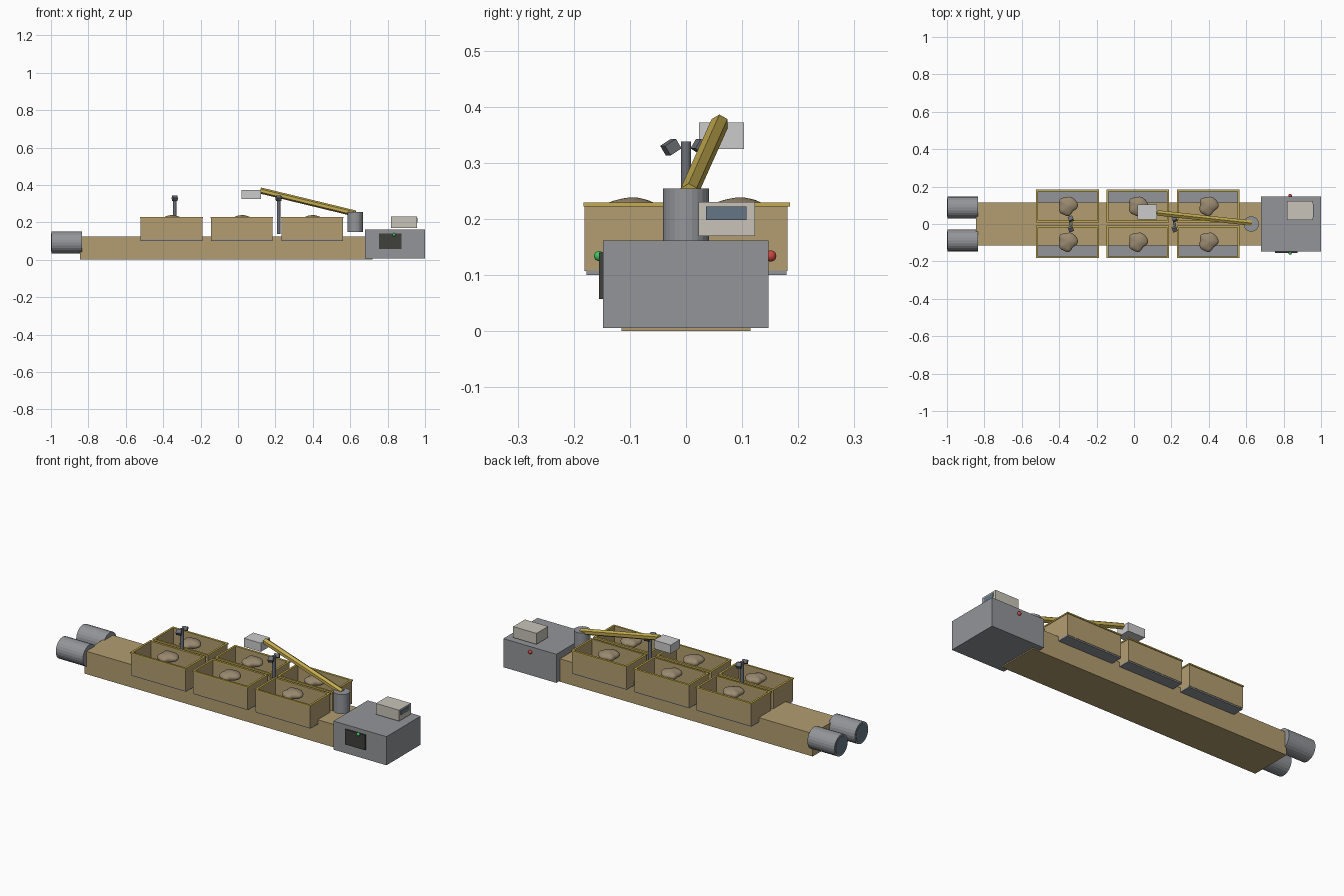
import bpy, bmesh, math
from mathutils import Vector, Matrix

if "Cube" in bpy.data.objects:
    bpy.data.objects.remove(bpy.data.objects["Cube"])


def mat(name, rgb):
    m = bpy.data.materials.new(name)
    m.diffuse_color = (*rgb, 1)
    m.use_nodes = True
    m.node_tree.nodes["Principled BSDF"].inputs["Base Color"].default_value = m.diffuse_color
    return m


TAN = mat("tan", (0.45, 0.34, 0.16))
YELLOW = mat("yellow", (0.55, 0.41, 0.08))
SOIL = mat("lump_brown", (0.32, 0.25, 0.16))
DARK = mat("dark_panel", (0.05, 0.05, 0.045))
BLUE = mat("blue_glass", (0.13, 0.18, 0.24))
CREAM = mat("cream", (0.58, 0.55, 0.48))
GREEN = mat("green", (0.05, 0.55, 0.12))
RED = mat("red", (0.6, 0.06, 0.05))
STEEL = mat("steel", (0.29, 0.30, 0.32))
IRON = mat("iron", (0.15, 0.16, 0.18))


def finish(bm, name, material, smooth=False):
    me = bpy.data.meshes.new(name)
    bm.to_mesh(me)
    bm.free()
    ob = bpy.data.objects.new(name, me)
    bpy.context.collection.objects.link(ob)
    if material:
        me.materials.append(material)
    if smooth:
        for p in me.polygons:
            p.use_smooth = True
    return ob


def box(name, x, y, z, material=None):
    """Box from (min, max) ranges."""
    bm = bmesh.new()
    c = Vector([(r[0] + r[1]) / 2 for r in (x, y, z)])
    s = [r[1] - r[0] for r in (x, y, z)]
    bmesh.ops.create_cube(bm, size=1, matrix=Matrix.Translation(c) @ Matrix.Diagonal((*s, 1)))
    return finish(bm, name, material)


def rod(name, a, b, radius, sides, material=None):
    """Capped cylinder between two points."""
    a, b = Vector(a), Vector(b)
    d = b - a
    bm = bmesh.new()
    m = Matrix.Translation((a + b) / 2) @ d.to_track_quat('Z', 'Y').to_matrix().to_4x4()
    bmesh.ops.create_cone(bm, cap_ends=True, segments=sides, radius1=radius,
                          radius2=radius, depth=d.length, matrix=m)
    return finish(bm, name, material)


def ball(name, c, r, material):
    bm = bmesh.new()
    bmesh.ops.create_uvsphere(bm, u_segments=16, v_segments=10, radius=r,
                              matrix=Matrix.Translation(c))
    return finish(bm, name, material, True)


# long base beam
box("base_beam", (-0.845, 0.72), (-0.115, 0.115), (0, 0.125), TAN)

# trays: floor, four walls, rim strips and a lump in each
T = 0.008
for i, cx in enumerate((-0.355, 0.02, 0.397)):
    for j, cy in enumerate((-0.095, 0.097)):
        n = f"{i + 1}_{j + 1}"
        x0, x1, y0, y1 = cx - 0.165, cx + 0.165, cy - 0.082, cy + 0.082
        zw = (0.107, 0.226)
        box("tray_floor_" + n, (x0, x1), (y0, y1), (0.1, 0.108), STEEL)
        box("tray_front_wall_" + n, (x0, x1), (y0 - 0.004, y0 + 0.004), zw, TAN)
        box("tray_back_wall_" + n, (x0, x1), (y1 - 0.006, y1 + 0.002), zw, TAN)
        box("tray_left_wall_" + n, (x0, x0 + T), (y0, y1), zw, TAN)
        box("tray_right_wall_" + n, (x1 - T, x1), (y0, y1), zw, TAN)
        zr = (0.222, 0.229)
        box("tray_front_rim_" + n, (x0 - 0.003, x1 + 0.003), (y0 - 0.006, y0 + 0.004), zr, YELLOW)
        box("tray_back_rim_" + n, (x0 - 0.003, x1 + 0.003), (y1 - 0.006, y1 + 0.006), zr, YELLOW)
        box("tray_left_rim_" + n, (x0 - 0.003, x0 + T), (y0, y1), zr, YELLOW)
        box("tray_right_rim_" + n, (x1 - T, x1 + 0.003), (y0, y1), zr, YELLOW)
        # lobed flat lump
        bm = bmesh.new()
        bmesh.ops.create_icosphere(bm, subdivisions=4, radius=1)
        for v in bm.verts:
            a = math.atan2(v.co.y, v.co.x)
            flat = 1 - v.co.z ** 2
            k = 1 + flat * (0.08 * math.sin(3 * a + 0.9) + 0.06 * math.sin(5 * a + 2)
                            + 0.05 * math.sin(2 * a))
            k += 0.03 * math.sin(5 * v.co.x + 1) * math.cos(6 * v.co.y)
            v.co = Vector((v.co.x * 0.05 * k + cx, v.co.y * 0.05 * k + cy,
                           v.co.z * 0.023 * k + 0.215))
        finish(bm, "lump_" + n, SOIL, True)

# sensor posts with two tilted heads
for i, px in enumerate((-0.338, 0.217)):
    rod(f"sensor_post_{i + 1}", (px, 0, 0.137), (px, 0, 0.338), 0.009, 12, IRON)
    for s in (-1, 1):
        h = box(f"sensor_head_{i + 1}_{'front' if s < 0 else 'back'}",
                (-0.013, 0.013), (-0.012, 0.012), (-0.01, 0.01), IRON)
        h.location = (px, s * 0.027, 0.328)
        h.rotation_euler = (s * math.radians(-32), 0, math.radians(20))

# twin motors at the left end
for s, side in ((-1, "front"), (1, "back")):
    y = s * 0.088
    rod("motor_" + side, (-0.998, y, 0.092), (-0.835, y, 0.092), 0.058, 24, STEEL)
    rod("motor_lens_" + side, (-1.0, y, 0.092), (-0.99, y, 0.092), 0.049, 24, BLUE)

# control cabinet with panel, lamps and display
box("control_cabinet", (0.68, 1.0), (-0.148, 0.147), (0.006, 0.162), STEEL)
box("control_panel", (0.755, 0.875), (-0.155, -0.147), (0.057, 0.14), DARK)
ball("green_lamp", (0.835, -0.155, 0.134), 0.009, GREEN)
ball("red_button", (0.835, 0.151, 0.134), 0.01, RED)
box("display_case", (0.817, 0.957), (0.022, 0.123), (0.17, 0.23), CREAM)
box("display_screen", (0.95, 0.96), (0.036, 0.108), (0.198, 0.222), BLUE)

# robot arm
rod("arm_pedestal", (0.627, 0, 0.148), (0.627, 0, 0.254), 0.041, 24, STEEL)
rod("arm_boom", (0.627, 0.005, 0.247), (0.12, 0.06, 0.37), 0.0165, 6, YELLOW)
box("arm_gripper", (0.02, 0.122), (0.023, 0.103), (0.325, 0.372))
